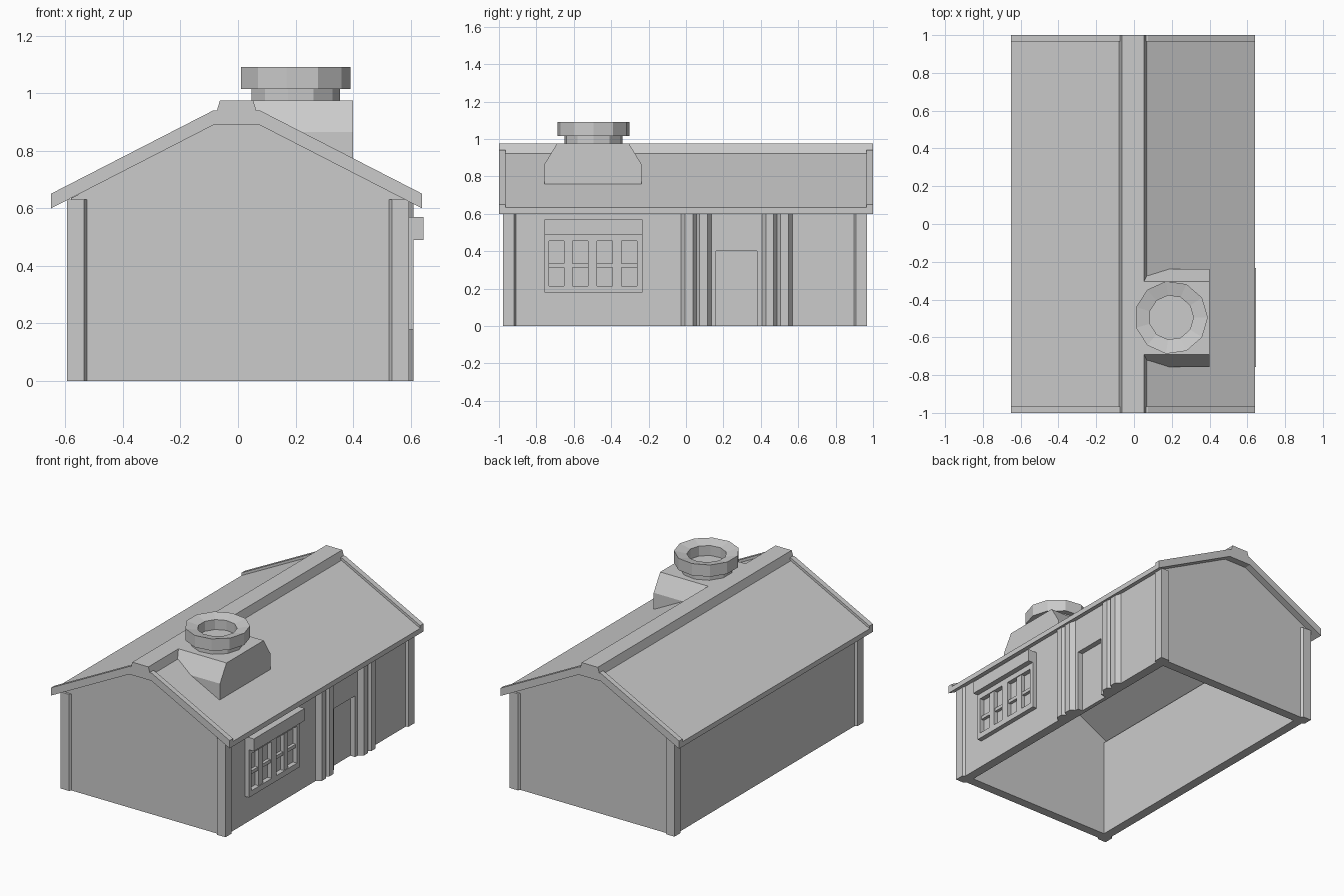
import bpy, bmesh, math

cube = bpy.data.objects.get("Cube")
if cube:
    bpy.data.objects.remove(cube, do_unlink=True)

grey = bpy.data.materials.new("light_grey")
grey.use_nodes = True
grey.diffuse_color = (0.6, 0.6, 0.6, 1)
grey.node_tree.nodes["Principled BSDF"].inputs["Base Color"].default_value = (0.6, 0.6, 0.6, 1)


def finish(name, bm):
    bmesh.ops.recalc_face_normals(bm, faces=bm.faces)
    mesh = bpy.data.meshes.new(name)
    bm.to_mesh(mesh)
    bm.free()
    mesh.materials.append(grey)
    obj = bpy.data.objects.new(name, mesh)
    bpy.context.collection.objects.link(obj)
    return obj


def prism(name, points, axis, start, end):
    """Extrude a 2D profile along an axis: x takes (y, z), y takes (x, z), z takes (x, y)."""
    place = {"x": lambda a, b: (start, a, b),
             "y": lambda a, b: (a, start, b),
             "z": lambda a, b: (a, b, start)}[axis]
    bm = bmesh.new()
    face = bm.faces.new([bm.verts.new(place(a, b)) for a, b in points])
    new = bmesh.ops.extrude_face_region(bm, geom=[face])["geom"]
    step = [end - start if axis == k else 0 for k in "xyz"]
    bmesh.ops.translate(bm, vec=step, verts=[v for v in new if isinstance(v, bmesh.types.BMVert)])
    return finish(name, bm)


def box(name, x, y, z):
    return prism(name, [(x[0], y[0]), (x[1], y[0]), (x[1], y[1]), (x[0], y[1])], "z", *z)


def lathe(name, profile, centre, sides):
    """Revolve a closed (radius, z) profile around a vertical axis."""
    bm = bmesh.new()
    rings = []
    for i in range(sides):
        t = 2 * math.pi * i / sides
        rings.append([bm.verts.new((centre[0] + r * math.cos(t), centre[1] + r * math.sin(t), z))
                      for r, z in profile])
    for i in range(sides):
        a, b = rings[i], rings[(i + 1) % sides]
        for j in range(len(profile) - 1):
            bm.faces.new((a[j], b[j], b[j + 1], a[j + 1]))
    bm.faces.new([r[0] for r in rings])
    bm.faces.new([r[-1] for r in rings])
    return finish(name, bm)


# Roof section shared by slab, trims and gables
MID = -0.005
EAVE, RIDGE = 0.645, 0.08


def roof_section(low, high):
    """Closed band between two heights measured at the eave."""
    rise = 0.29
    lower = [(-EAVE, low), (-RIDGE, low + rise), (RIDGE, low + rise), (EAVE, low)]
    upper = [(-x, z) for x, z in reversed(lower)]
    upper = [(EAVE, high), (RIDGE, high + rise), (-RIDGE, high + rise), (-EAVE, high)]
    return [(MID + x, z) for x, z in lower + upper]


prism("roof", roof_section(0.60, 0.633), "y", -1, 1)
for name, a, b in (("front_roof_trim", -1, -0.965), ("back_roof_trim", 0.965, 1)):
    prism(name, roof_section(0.60, 0.651), "y", a, b)
prism("ridge_cap", [(MID - 0.08, 0.91), (MID + 0.08, 0.91), (MID + 0.073, 0.925),
                    (MID + 0.058, 0.975), (MID - 0.058, 0.975), (MID - 0.073, 0.925)], "y", -1, 1)

# Gable walls, reaching the underside of the roof
gable = [(-0.58, 0), (0.58, 0), (0.58, 0.635), (MID + RIDGE, 0.9),
         (MID - RIDGE, 0.9), (-0.58, 0.635)]
prism("front_wall", gable, "y", -0.965, -0.905)
prism("back_wall", gable, "y", 0.895, 0.955)

# Side walls, with a recessed door on the left side
OUT, IN = 0.58, 0.52
box("right_wall", (-OUT, -IN), (-0.95, 0.94), (0, 0.64))
box("left_wall_front", (IN, OUT), (-0.95, 0.16), (0, 0.64))
box("left_wall_back", (IN, OUT), (0.38, 0.94), (0, 0.64))
box("left_wall_over_door", (IN, OUT), (0.16, 0.38), (0.40, 0.64))
box("door", (IN, 0.545), (0.16, 0.38), (0, 0.40))

# Corner posts with slanted inner edges
post = [(0, 0), (0.06, 0), (0.072, 0.018), (0.072, 0.072), (0.018, 0.072), (0, 0.06)]
for side, sx in (("left", 1), ("right", -1)):
    for end, sy in (("front", -1), ("back", 1)):
        prism(f"{end}_{side}_post",
              [(sx * (0.595 - a), -0.005 + sy * (0.974 - b)) for a, b in post], "z", 0, 0.63)

# Paired ribs on both sides of the door
rib = [(-0.043, 0.57), (-0.043, OUT), (-0.021, 0.61), (0.021, 0.61), (0.043, OUT), (0.043, 0.57)]
for pair, start in (("front", 0.016), ("back", 0.448)):
    for i in range(2):
        y = start + i * 0.078
        prism(f"{pair}_door_rib_{i + 1}", [(x, y + a) for a, x in rib], "z", 0, 0.635)

# Window: frame, two crossed openings and a projecting header
FRAME = (0.575, 0.61)
box("window_header", (0.575, 0.645), (-0.757, -0.233), (0.49, 0.57))
box("window_top_rail", FRAME, (-0.757, -0.233), (0.455, 0.495))
box("window_bottom_rail", FRAME, (-0.757, -0.233), (0.178, 0.214))
for name, a, b in (("front", -0.757, -0.733), ("middle", -0.524, -0.476), ("back", -0.262, -0.233)):
    box(f"window_{name}_stile", FRAME, (a, b), (0.214, 0.455))
for name, a, b in (("front", -0.733, -0.524), ("back", -0.476, -0.262)):
    mid = (a + b) / 2
    box(f"{name}_window_upright", (0.575, 0.605), (mid - 0.023, mid + 0.023), (0.214, 0.455))
    box(f"{name}_window_crossbar", (0.575, 0.6), (a, b), (0.313, 0.335))

# Chimney base and hollow eleven-sided pot
prism("chimney_base", [(-0.757, 0.76), (-0.757, 0.865), (-0.69, 0.975),
                       (-0.305, 0.975), (-0.238, 0.865), (-0.238, 0.76)], "x", 0.05, 0.40)
lathe("chimney_pot", [(0.157, 0.97), (0.157, 1.015), (0.194, 1.015), (0.194, 1.092),
                      (0.118, 1.075), (0.118, 1.01)], (0.197, -0.495), 11)
